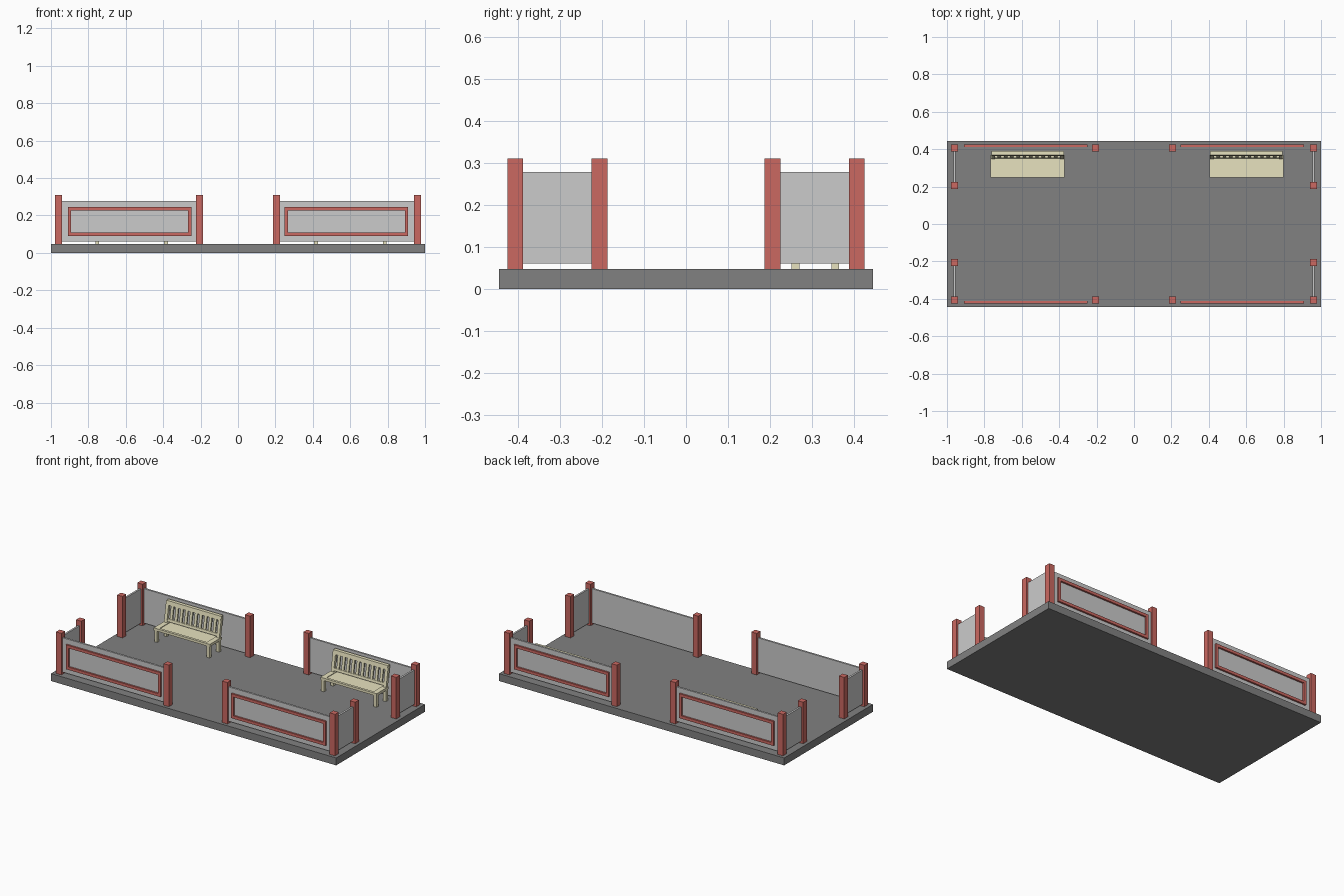
import bpy, bmesh
from mathutils import Matrix, Vector

if "Cube" in bpy.data.objects:
    bpy.data.objects.remove(bpy.data.objects["Cube"])


def material(name, color):
    m = bpy.data.materials.new(name)
    m.diffuse_color = (*color, 1)
    m.use_nodes = True
    m.node_tree.nodes["Principled BSDF"].inputs["Base Color"].default_value = m.diffuse_color
    return m


RED = material("red_paint", (0.60, 0.14, 0.12))
DARK = material("dark_stone", (0.22, 0.22, 0.22))
CREAM = material("cream_wood", (0.80, 0.76, 0.52))
FLOOR = 0.047


def boxes(name, parts, mat=None):
    """One mesh made of boxes; each part is (x0, x1, y0, y1, z0, z1[, lean in y])."""
    bm = bmesh.new()
    for x0, x1, y0, y1, z0, z1, *lean in parts:
        mtx = (Matrix.Translation(((x0 + x1) / 2, (y0 + y1) / 2, (z0 + z1) / 2))
               @ Matrix.Diagonal((x1 - x0, y1 - y0, z1 - z0, 1)))
        verts = bmesh.ops.create_cube(bm, size=1, matrix=mtx)["verts"]
        if lean:
            for v in verts:
                v.co.y += lean[0] * (v.co.z - SEAT_TOP)
    me = bpy.data.meshes.new(name)
    bm.to_mesh(me)
    bm.free()
    if mat:
        me.materials.append(mat)
    ob = bpy.data.objects.new(name, me)
    bpy.context.collection.objects.link(ob)
    return ob


def span(a, b, s):
    return tuple(sorted((a * s, b * s)))


# platform
boxes("platform", [(-1, 1, -0.445, 0.445, 0, FLOOR)], DARK)

# four corner fences: posts, panels and outer trim frames
for sx, xn in ((-1, "left"), (1, "right")):
    for sy, yn in ((-1, "front"), (1, "back")):
        tag = f"{yn}_{xn}"
        for i, (px, py) in enumerate(((0.96, 0.407), (0.96, 0.206), (0.205, 0.407))):
            x, y, h = px * sx, py * sy, 0.0185
            boxes(f"post_{tag}_{i + 1}", [(x - h, x + h, y - h, y + h, FLOOR, 0.31)], RED)
        boxes(f"long_panel_{tag}",
              [(*span(0.22, 0.945, sx), *span(0.401, 0.413, sy), 0.06, 0.278)])
        boxes(f"side_panel_{tag}",
              [(*span(0.954, 0.966, sx), *span(0.22, 0.392, sy), 0.06, 0.278)])
        y = span(0.411, 0.424, sy)
        boxes(f"trim_frame_{tag}", [
            (*span(0.248, 0.91, sx), *y, 0.091, 0.109),
            (*span(0.248, 0.91, sx), *y, 0.228, 0.246),
            (*span(0.248, 0.266, sx), *y, 0.109, 0.228),
            (*span(0.892, 0.91, sx), *y, 0.109, 0.228)], RED)

# benches
SEAT_TOP = 0.135
LEAN = 0.17
for cx, tag in ((-0.569, "left"), (0.601, "right")):
    # seat with a narrow raised rim
    boxes(f"bench_seat_{tag}", [
        (cx - 0.197, cx + 0.197, 0.249, 0.37, 0.119, SEAT_TOP - 0.004),
        (cx - 0.197, cx + 0.197, 0.249, 0.265, 0.119, SEAT_TOP),
        (cx - 0.197, cx - 0.165, 0.265, 0.37, 0.119, SEAT_TOP),
        (cx + 0.165, cx + 0.197, 0.265, 0.37, 0.119, SEAT_TOP)], CREAM)
    # legs
    boxes(f"bench_legs_{tag}",
          [(cx + dx - 0.01, cx + dx + 0.01, y, y + 0.019, FLOOR, 0.12)
           for dx in (-0.184, 0.184) for y in (0.251, 0.346)], CREAM)
    # leaning backrest: side stiles, two rails and slats
    back = [(cx + dx - 0.01, cx + dx + 0.01, 0.348, 0.366, 0.12, 0.262, LEAN)
            for dx in (-0.184, 0.184)]
    back += [(cx - 0.192, cx + 0.192, 0.346, 0.368, 0.24, 0.266, LEAN),
             (cx - 0.184, cx + 0.184, 0.35, 0.364, 0.142, 0.158, LEAN)]
    n = 10
    for i in range(1, n + 1):
        x = cx - 0.184 + 0.368 * i / (n + 1)
        back.append((x - 0.009, x + 0.009, 0.352, 0.362, 0.15, 0.245, LEAN))
    boxes(f"bench_back_{tag}", back, CREAM)
